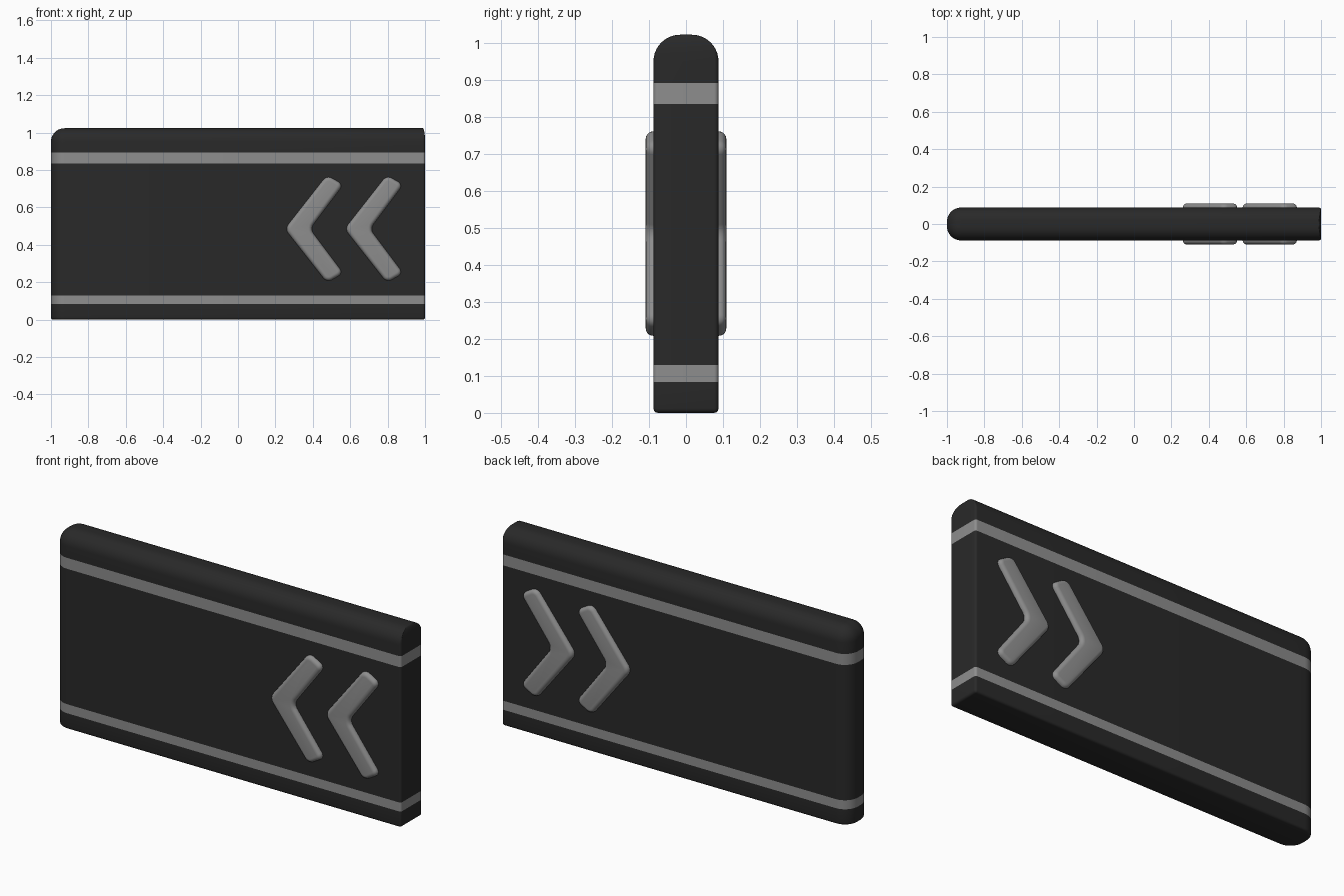
import bpy, bmesh
from math import sin, cos, pi

if "Cube" in bpy.data.objects:
    bpy.data.objects.remove(bpy.data.objects["Cube"])


def material(name, v):
    m = bpy.data.materials.new(name)
    m.diffuse_color = (v, v, v, 1)
    m.use_nodes = True
    m.node_tree.nodes["Principled BSDF"].inputs["Base Color"].default_value = m.diffuse_color
    return m


dark = material("dark_rubber", 0.022)
grey = material("grey_trim", 0.27)


def finish(bm, name, mats):
    bmesh.ops.recalc_face_normals(bm, faces=bm.faces)
    me = bpy.data.meshes.new(name)
    bm.to_mesh(me)
    bm.free()
    ob = bpy.data.objects.new(name, me)
    bpy.context.collection.objects.link(ob)
    for m in mats:
        me.materials.append(m)
    bpy.ops.object.select_all(action='DESELECT')
    bpy.context.view_layer.objects.active = ob
    ob.select_set(True)
    bpy.ops.object.shade_smooth_by_angle(angle=0.6)
    return ob


def outline(inset, right_inset):
    """Plan outline: large rounded left corners, tight right corners."""
    x0, x1, h = -1 + inset, 1 - right_inset, 0.088 - inset
    corners = [(x1, h, 1, 1, 0.012, 0), (x0, h, -1, 1, 0.075, 1),
               (x0, -h, -1, -1, 0.075, 2), (x1, -h, 1, -1, 0.012, 3)]
    pts = []
    for x, y, sx, sy, r, q in corners:
        r = min(max(r - inset, 0.004), h * 0.9)
        for i in range(9):
            a = (q + i / 8) * pi / 2
            pts.append((x - sx * r + r * cos(a), y - sy * r + r * sin(a)))
    return pts


# Panel: stacked rings with rounded top and two flush bands
N, R, B, TOP = 10, 0.072, 0.012, 1.023
rings = [(B - B * sin(a), B - B * cos(a), B - B * cos(a))
         for a in [pi / 2 * (1 - i / 3) for i in range(4)]]
rings += [(z, 0, 0) for z in (0.083, 0.13, 0.835, 0.892)]
for i in range(N + 1):
    a = i / N * pi / 2
    rings.append((TOP - R + R * sin(a), R * (1 - cos(a)), B * (1 - cos(a))))

bm = bmesh.new()
loops = [[bm.verts.new((x, y, z)) for x, y in outline(d, dr)] for z, d, dr in rings]
for k, (lo, hi) in enumerate(zip(loops, loops[1:])):
    for i in range(len(lo)):
        j = (i + 1) % len(lo)
        f = bm.faces.new((lo[i], lo[j], hi[j], hi[i]))
        f.material_index = 1 if k in (4, 6) else 0
bm.faces.new(loops[0][::-1])
bm.faces.new(loops[-1])
finish(bm, "barrier_panel", [dark, grey])

# Raised chevrons, mirrored to both faces
CHEVRON = [(0.25, 0.485), (0.475, 0.772), (0.563, 0.722),
           (0.385, 0.485), (0.563, 0.248), (0.475, 0.198)]


def chevron(name, dx):
    bm = bmesh.new()
    face = bm.faces.new([bm.verts.new((x + dx, -0.08, z)) for x, z in CHEVRON])
    ext = bmesh.ops.extrude_face_region(bm, geom=[face], use_keep_orig=True)
    for v in ext["geom"]:
        if isinstance(v, bmesh.types.BMVert):
            v.co.y = -0.109
    bm.faces.remove(face)
    bmesh.ops.recalc_face_normals(bm, faces=bm.faces)
    corners = [e for e in bm.edges if abs(e.verts[0].co.y - e.verts[1].co.y) > 0.01]
    bmesh.ops.bevel(bm, geom=corners, offset=0.03, offset_type='OFFSET',
                    segments=5, profile=0.5, affect='EDGES')
    rim = [e for e in bm.edges if all(v.co.y < -0.105 for v in e.verts)]
    bmesh.ops.bevel(bm, geom=rim, offset=0.02, offset_type='OFFSET',
                    segments=5, profile=0.5, affect='EDGES')
    geom = bm.verts[:] + bm.edges[:] + bm.faces[:]
    dup = bmesh.ops.duplicate(bm, geom=geom)["geom"]
    for v in dup:
        if isinstance(v, bmesh.types.BMVert):
            v.co.y *= -1
    bmesh.ops.reverse_faces(bm, faces=[f for f in dup if isinstance(f, bmesh.types.BMFace)])
    finish(bm, name, [grey])


chevron("inner_chevron", 0)
chevron("outer_chevron", 0.32)
